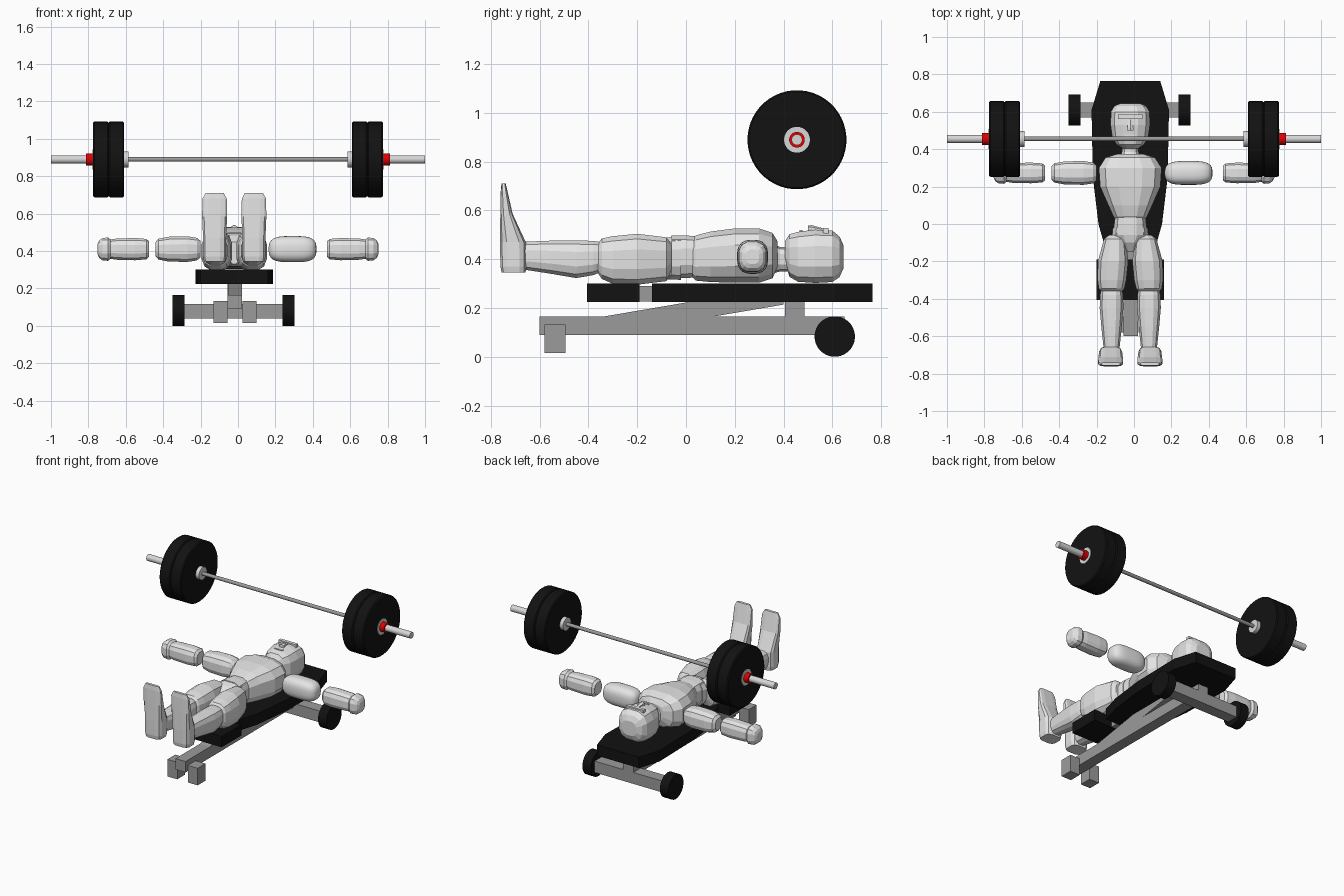
import bpy, bmesh, math

cube = bpy.data.objects.get("Cube")
if cube:
    bpy.data.objects.remove(cube, do_unlink=True)

CX = -0.02           # centre line of bench and figure
BAR_Y, BAR_Z = 0.455, 0.89


def material(name, r, g, b):
    m = bpy.data.materials.new(name)
    m.use_nodes = True
    m.diffuse_color = (r, g, b, 1)
    m.node_tree.nodes["Principled BSDF"].inputs["Base Color"].default_value = (r, g, b, 1)
    return m


BLACK = material("black rubber", 0.006, 0.006, 0.006)
GREY = material("frame grey", 0.33, 0.33, 0.33)
BODY = material("body light grey", 0.78, 0.78, 0.78)
STEEL = material("bar steel", 0.33, 0.33, 0.32)
SILVER = material("sleeve silver", 0.68, 0.68, 0.68)
RED = material("clamp red", 0.75, 0.0, 0.0)


def finish(name, bm, mat, smooth=False):
    bmesh.ops.recalc_face_normals(bm, faces=bm.faces)
    me = bpy.data.meshes.new(name)
    bm.to_mesh(me)
    bm.free()
    me.materials.append(mat)
    ob = bpy.data.objects.new(name, me)
    bpy.context.collection.objects.link(ob)
    if smooth:
        bpy.ops.object.select_all(action='DESELECT')
        ob.select_set(True)
        bpy.context.view_layer.objects.active = ob
        bpy.ops.object.shade_smooth_by_angle(angle=math.radians(35))
    return ob


def loft(name, axis, sections, mat, n=12, power=0.72, smooth=False):
    """Skin rounded sections (t, centre u, centre w, radius u, radius w) along an axis."""
    bm = bmesh.new()
    rings = []
    for t, cu, cw, ru, rw in sections:
        ring = []
        for i in range(n):
            a = 2 * math.pi * (i + 0.5) / n
            c, s = math.cos(a), math.sin(a)
            u = cu + ru * math.copysign(abs(c) ** power, c)
            w = cw + rw * math.copysign(abs(s) ** power, s)
            ring.append(bm.verts.new({'x': (t, u, w), 'y': (u, t, w), 'z': (u, w, t)}[axis]))
        rings.append(ring)
    for a, b in zip(rings, rings[1:]):
        for i in range(n):
            j = (i + 1) % n
            bm.faces.new((a[i], a[j], b[j], b[i]))
    bm.faces.new(rings[0])
    bm.faces.new(rings[-1])
    return finish(name, bm, mat, smooth)


def turned(name, profile, y, z, mat, n=48):
    """Round part turned about an x-directed axis from (x, radius) pairs."""
    return loft(name, 'x', [(x, y, z, r, r) for x, r in profile], mat, n, 1.0, True)


def prism(name, outline, lo, hi, plane, mat):
    """Extrude an outline: plane 'xy' goes up z, plane 'yz' goes along x."""
    bm = bmesh.new()
    put = (lambda p, d: (p[0], p[1], d)) if plane == 'xy' else (lambda p, d: (d, p[0], p[1]))
    a, b = ([bm.verts.new(put(p, d)) for p in outline] for d in (lo, hi))
    bm.faces.new(a)
    bm.faces.new(b)
    for i in range(len(a)):
        j = (i + 1) % len(a)
        bm.faces.new((a[i], a[j], b[j], b[i]))
    return finish(name, bm, mat)


def box(name, x, y, z, mat):
    return prism(name, [(x[0], y[0]), (x[1], y[0]), (x[1], y[1]), (x[0], y[1])], *z, 'xy', mat)


def pad(name, half):
    outline = [(CX + w, y) for w, y in half] + [(CX - w, y) for w, y in reversed(half)]
    return prism(name, outline, 0.225, 0.30, 'xy', BLACK)


# Bench pads
pad("back_pad", [(0.13, -0.14), (0.17, 0.0), (0.20, 0.25), (0.207, 0.61), (0.16, 0.765)])
pad("seat_pad", [(0.18, -0.405), (0.18, -0.19)])

# Bench frame
box("main_beam", (CX - 0.035, CX + 0.042), (-0.60, 0.65), (0.09, 0.165), GREY)
box("rear_post", (CX - 0.035, CX + 0.042), (0.405, 0.485), (0.16, 0.226), GREY)
box("pad_link", (CX - 0.035, CX + 0.042), (-0.195, -0.135), (0.226, 0.29), GREY)
prism("sloped_brace", [(-0.35, 0.163), (0.02, 0.226), (0.40, 0.226), (0.40, 0.214), (0.10, 0.163)],
      CX - 0.034, CX + 0.041, 'yz', GREY)
box("axle_beam", (-0.30, 0.25), (0.57, 0.65), (0.04, 0.118), GREY)
for side, x in (("right", -0.13), ("left", 0.025)):
    box(side + "_front_foot_block", (x, x + 0.075), (-0.58, -0.495), (0.015, 0.132), GREY)
for side, x in (("right", -0.35), ("left", 0.238)):
    turned(side + "_wheel", [(x, 0.083), (x + 0.063, 0.083)], 0.61, 0.083, BLACK, 32)

# Barbell
turned("bar", [(-0.6, 0.012), (0.6, 0.012)], BAR_Y, BAR_Z, STEEL, 24)
for side, s in (("right", -1), ("left", 1)):
    def part(name, profile, mat):
        turned(side + name, [(s * x, r) for x, r in profile], BAR_Y, BAR_Z, mat)
    part("_sleeve", [(0.59, 0.022), (1.0, 0.022)], SILVER)
    part("_stop_collar", [(0.585, 0.043), (0.612, 0.043)], SILVER)
    for label, x in (("inner", 0.61), ("outer", 0.693)):
        part("_" + label + "_plate", [(x, 0.197), (x + 0.006, 0.203), (x + 0.075, 0.203),
                                      (x + 0.082, 0.197)], BLACK)
    part("_plate_hub", [(0.77, 0.053), (0.778, 0.053)], SILVER)
    part("_clamp", [(0.775, 0.032), (0.812, 0.032)], RED)

# Head and face, looking up
loft("head", 'y', [(0.405, CX, 0.43, 0.045, 0.045), (0.425, CX, 0.415, 0.075, 0.09),
                   (0.46, CX, 0.41, 0.098, 0.105), (0.53, CX, 0.412, 0.108, 0.112),
                   (0.60, CX, 0.412, 0.106, 0.108), (0.63, CX, 0.41, 0.088, 0.085),
                   (0.645, CX, 0.41, 0.055, 0.05)], BODY)
loft("nose", 'y', [(0.50, CX, 0.52, 0.02, 0.018), (0.515, CX, 0.52, 0.018, 0.02),
                   (0.56, CX, 0.515, 0.009, 0.012)], BODY, 6)
box("brow", (CX - 0.065, CX + 0.065), (0.562, 0.585), (0.50, 0.528), BODY)
box("mouth", (CX - 0.03, CX + 0.03), (0.465, 0.478), (0.50, 0.519), BODY)
loft("neck", 'y', [(0.35, CX, 0.405, 0.058, 0.065), (0.385, CX, 0.40, 0.046, 0.05),
                   (0.43, CX, 0.40, 0.046, 0.05)], BODY, 10)

# Torso
loft("chest", 'y', [(0.375, CX, 0.42, 0.07, 0.055), (0.355, CX, 0.415, 0.135, 0.095),
                    (0.30, CX, 0.415, 0.172, 0.114), (0.20, CX, 0.415, 0.165, 0.114),
                    (0.10, CX, 0.41, 0.12, 0.106), (0.04, CX, 0.405, 0.092, 0.095),
                    (0.02, CX, 0.405, 0.08, 0.075)], BODY)
loft("abdomen", 'y', [(0.05, CX, 0.41, 0.082, 0.085), (0.0, CX, 0.41, 0.088, 0.09),
                      (-0.06, CX, 0.41, 0.092, 0.09)], BODY)
loft("pelvis", 'y', [(-0.02, CX, 0.405, 0.095, 0.092), (-0.06, CX, 0.405, 0.10, 0.09),
                     (-0.10, CX, 0.40, 0.06, 0.085), (-0.15, CX, 0.39, 0.025, 0.06)], BODY)

# Legs
thigh = [(-0.06, 0.075, 0.41, 0.04, 0.055), (-0.08, 0.082, 0.40, 0.06, 0.092),
         (-0.20, 0.092, 0.40, 0.083, 0.107), (-0.30, 0.098, 0.397, 0.079, 0.10),
         (-0.345, 0.10, 0.402, 0.07, 0.085), (-0.36, 0.10, 0.405, 0.058, 0.065)]
shin = [(-0.34, 0.10, 0.41, 0.055, 0.06), (-0.38, 0.10, 0.405, 0.063, 0.072),
        (-0.45, 0.10, 0.40, 0.065, 0.079), (-0.55, 0.10, 0.408, 0.056, 0.07),
        (-0.67, 0.10, 0.415, 0.043, 0.058)]
foot = [(0.345, 0.105, -0.707, 0.058, 0.05), (0.37, 0.105, -0.708, 0.063, 0.054),
        (0.47, 0.105, -0.71, 0.063, 0.054), (0.585, 0.105, -0.736, 0.068, 0.026),
        (0.68, 0.105, -0.746, 0.066, 0.014), (0.71, 0.105, -0.748, 0.05, 0.009)]
for side, s in (("right", -1), ("left", 1)):
    for name, axis, secs in (("thigh", 'y', thigh), ("shin", 'y', shin), ("foot", 'z', foot)):
        loft(side + "_" + name, axis, [(t, CX + s * u, *rest) for t, u, *rest in secs], BODY,
             power=0.55 if name == "foot" else 0.72)

# Arms, stretched out sideways
AY, AZ = 0.273, 0.41


def arm(name, profile):
    loft(name, 'x', [(x, AY, AZ, r * 0.93, r) for x, r in profile], BODY)


arm("right_upper_arm", [(-0.44, 0.04), (-0.425, 0.057), (-0.37, 0.068), (-0.27, 0.07),
                        (-0.22, 0.062), (-0.20, 0.045)])
for side, s in (("right", -1), ("left", 1)):
    arm(side + "_forearm", [(s * x, r) for x, r in ((0.475, 0.042), (0.49, 0.056), (0.55, 0.061),
                                                    (0.65, 0.058), (0.70, 0.05))])
    arm(side + "_hand", [(s * x, r) for x, r in ((0.68, 0.052), (0.695, 0.064), (0.725, 0.061),
                                                 (0.742, 0.048), (0.75, 0.03))])

# The smooth upper arm has softly rounded ends
steps = 16
soft = []
for i in range(steps + 1):
    c = -math.cos(math.pi * (0.02 + 0.96 * i / steps))
    r = (1 - abs(c) ** 3.5) ** (1 / 3)
    soft.append((0.292 + 0.128 * c, AY, AZ, 0.064 * r, 0.07 * r))
loft("left_upper_arm", 'x', soft, BODY, 28, 0.75, True)
